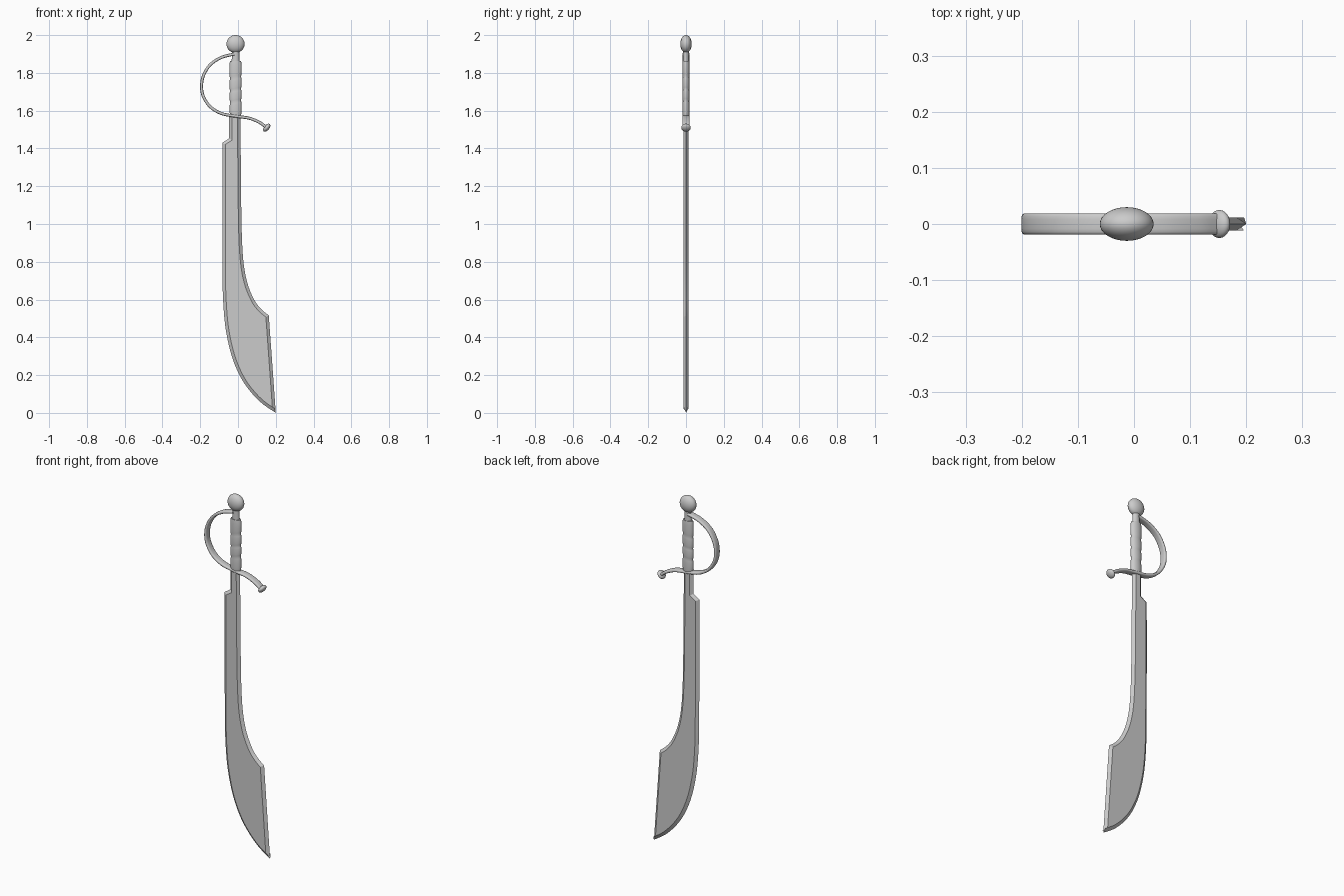
import bpy, bmesh, math
from mathutils import Vector, Matrix

if "Cube" in bpy.data.objects:
    bpy.data.objects.remove(bpy.data.objects["Cube"])

CX = -0.013  # grip axis


def spline(pts, n=6):
    """Smooth curve through the points (Catmull-Rom)."""
    p = [Vector(q) for q in pts]
    p = [2 * p[0] - p[1]] + p + [2 * p[-1] - p[-2]]
    out = []
    for a, b, c, d in zip(p, p[1:], p[2:], p[3:]):
        for i in range(n):
            t = i / n
            out.append(0.5 * (2 * b + (c - a) * t + (2 * a - 5 * b + 4 * c - d) * t * t
                              + (3 * b - a - 3 * c + d) * t ** 3))
    return out + [p[-2]]


def loft(name, rings, angle=35):
    """Skin a list of closed rings and cap both ends."""
    bm = bmesh.new()
    vs = [[bm.verts.new(v) for v in r] for r in rings]
    n = len(vs[0])
    for a, b in zip(vs, vs[1:]):
        for i in range(n):
            bm.faces.new((a[i], a[(i + 1) % n], b[(i + 1) % n], b[i]))
    bm.faces.new(vs[0])
    bm.faces.new(vs[-1])
    bmesh.ops.recalc_face_normals(bm, faces=bm.faces)
    return finish(name, bm, angle)


def finish(name, bm, angle):
    me = bpy.data.meshes.new(name)
    bm.to_mesh(me)
    bm.free()
    ob = bpy.data.objects.new(name, me)
    bpy.context.collection.objects.link(ob)
    bpy.ops.object.select_all(action='DESELECT')
    bpy.context.view_layer.objects.active = ob
    ob.select_set(True)
    bpy.ops.object.shade_smooth_by_angle(angle=math.radians(angle))
    return ob


def ellipsoid(name, loc, radii, tilt=0):
    bm = bmesh.new()
    m = Matrix.Translation(loc) @ Matrix.Rotation(tilt, 4, 'Y') @ Matrix.Diagonal((*radii, 1))
    bmesh.ops.create_uvsphere(bm, u_segments=32, v_segments=20, radius=1, matrix=m)
    return finish(name, bm, 60)


def inset(pts, d):
    """Offset a closed outline inwards with mitred corners."""
    out = []
    for i, p in enumerate(pts):
        e1 = (p - pts[i - 1]).normalized()
        e2 = (pts[(i + 1) % len(pts)] - p).normalized()
        n1, n2 = Vector((-e1.y, e1.x)), Vector((-e2.y, e2.x))
        out.append(p + (n1 + n2) * d / (1 + n1.dot(n2)))
    return out


# Blade: outline in x, z with a bevelled edge all round
cutting_edge = spline([(-0.083, 1.43), (-0.083, 1.0), (-0.082, 0.75), (-0.079, 0.6), (-0.066, 0.45),
                       (-0.036, 0.31), (0.008, 0.2), (0.06, 0.12), (0.125, 0.052), (0.2, 0.0)])
back_edge = spline([(0.163, 0.516), (0.125, 0.547), (0.088, 0.595), (0.052, 0.68), (0.03, 0.79),
                    (0.02, 0.95), (0.016, 1.2), (0.013, 1.58)])
ricasso = [Vector((-0.047, 1.58)), Vector((-0.047, 1.453))]
outline = cutting_edge + back_edge + ricasso
inner = inset(outline, 0.016)
loft("blade", [[(p.x, y, p.y) for p in o]
               for o, y in ((inner, -0.012), (outline, 0), (inner, 0.012))], 20)

# Hand guard: flat rounded strip swept along an S-shaped path
path = spline([(-0.02, 1.9), (-0.087, 1.882), (-0.145, 1.845), (-0.181, 1.79), (-0.193, 1.732),
               (-0.183, 1.675), (-0.146, 1.62), (-0.087, 1.585), (-0.008, 1.57), (0.06, 1.56),
               (0.115, 1.537), (0.15, 1.512)])
rings = []
for i, p in enumerate(path):
    t = (path[min(i + 1, len(path) - 1)] - path[max(i - 1, 0)]).normalized()
    ring = []
    for k in range(16):
        a = math.tau * (k + 0.5) / 16
        c, s = math.cos(a), math.sin(a)
        u = math.copysign(abs(c) ** 0.5, c) * 0.019
        v = math.copysign(abs(s) ** 0.6, s) * 0.008
        ring.append((p.x - t.y * v, u, p.y + t.x * v))
    rings.append(ring)
loft("hand_guard", rings, 40)
ellipsoid("guard_knob", (0.152, 0, 1.51), (0.014, 0.025, 0.025), math.radians(40))


# Grip: oval handle with slanted swellings
def oval(z, rx, ry, slant=0):
    return [(CX + rx * math.cos(a), ry * math.sin(a), z + slant * math.cos(a))
            for a in (math.tau * k / 32 for k in range(32))]


stops = [1.572, 1.65, 1.71, 1.775, 1.862]
rows = []
for j, (a, b) in enumerate(zip(stops, stops[1:])):
    for k in range(9):
        if j and k == 0:
            continue
        t = k / 8
        z = a + (b - a) * t
        f = 0.9 + 0.1 * math.sin(math.pi * t) ** 0.6 + 0.04 * (z - 1.57) / 0.3
        rows.append(oval(z, 0.0315 * f, 0.0185 * f, 0.006 if 1.6 < z < 1.84 else 0))
loft("grip", rows, 40)

# Neck and pommel
loft("neck", [oval(1.85, 0.022, 0.016), oval(1.875, 0.02, 0.015), oval(1.92, 0.02, 0.015)])
ellipsoid("pommel", (CX, 0, 1.953), (0.048, 0.03, 0.047))
